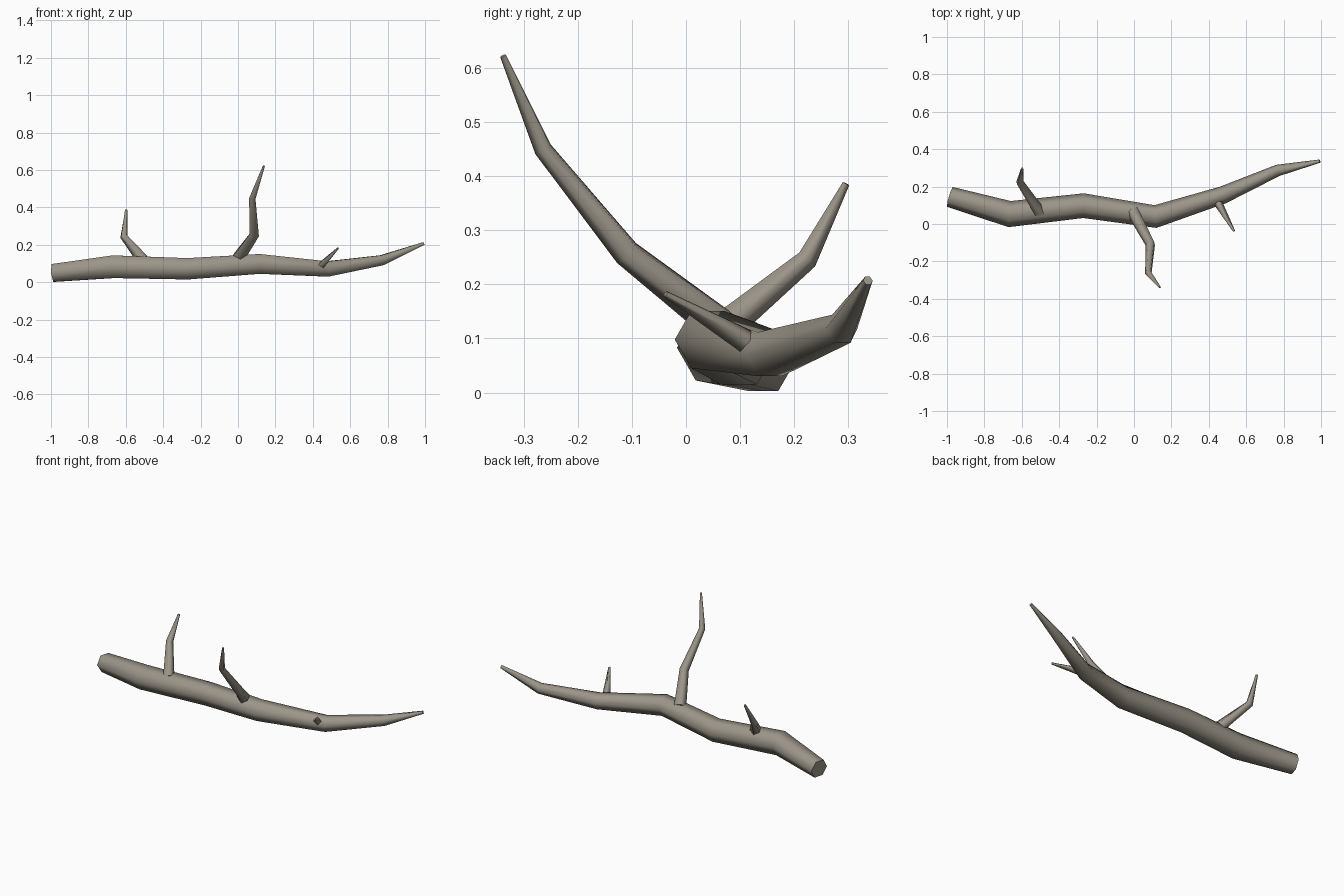
import bpy, bmesh, math
from mathutils import Vector

if "Cube" in bpy.data.objects:
    bpy.data.objects.remove(bpy.data.objects["Cube"])

bark = bpy.data.materials.new("grey_brown_bark")
bark.diffuse_color = (0.33, 0.30, 0.25, 1)
bark.use_nodes = True
bark.node_tree.nodes["Principled BSDF"].inputs["Base Color"].default_value = bark.diffuse_color


def limb(name, sides, path):
    """Tapered, mitred tube through (x, y, z, radius) points, with capped ends."""
    bm = bmesh.new()
    pts = [Vector(p[:3]) for p in path]
    rings = []
    for i, p in enumerate(pts):
        d_in = (p - pts[i - 1]).normalized() if i else Vector()
        d_out = (pts[i + 1] - p).normalized() if i < len(pts) - 1 else Vector()
        t = (d_in + d_out).normalized()
        u = t.cross(Vector((0, 0, 1))).normalized()   # level side direction
        v = u.cross(t)
        r = path[i][3]
        rings.append([bm.verts.new(p + r * (math.cos(a) * u + math.sin(a) * v))
                      for a in (2 * math.pi * k / sides for k in range(sides))])
    for a, b in zip(rings, rings[1:]):
        for k in range(sides):
            n = (k + 1) % sides
            bm.faces.new((a[k], a[n], b[n], b[k])).smooth = True
    caps = [bm.faces.new(rings[0][::-1]), bm.faces.new(rings[-1])]
    # keep the cut ends crisp
    for f in caps:
        for e in f.edges:
            e.smooth = False
    bmesh.ops.recalc_face_normals(bm, faces=bm.faces)
    me = bpy.data.meshes.new(name)
    bm.to_mesh(me)
    bm.free()
    me.materials.append(bark)
    ob = bpy.data.objects.new(name, me)
    bpy.context.collection.objects.link(ob)
    return ob


# Main fallen branch
limb("main_branch", 6, [
    (-0.985, 0.145, 0.050, 0.055), (-0.665, 0.053, 0.083, 0.070),
    (-0.27, 0.098, 0.072, 0.066), (0.115, 0.040, 0.098, 0.061),
    (0.475, 0.155, 0.071, 0.047), (0.77, 0.287, 0.118, 0.031),
    (0.993, 0.336, 0.207, 0.009)])

# Side twigs
limb("back_twig", 5, [
    (-0.505, 0.060, 0.115, 0.034), (-0.61, 0.222, 0.246, 0.021),
    (-0.598, 0.296, 0.386, 0.007)])
limb("tall_twig", 5, [
    (-0.003, 0.065, 0.125, 0.036), (0.088, -0.108, 0.258, 0.027),
    (0.077, -0.263, 0.450, 0.018), (0.138, -0.338, 0.622, 0.006)])
limb("short_twig", 4, [
    (0.45, 0.112, 0.094, 0.023), (0.535, -0.038, 0.182, 0.006)])
